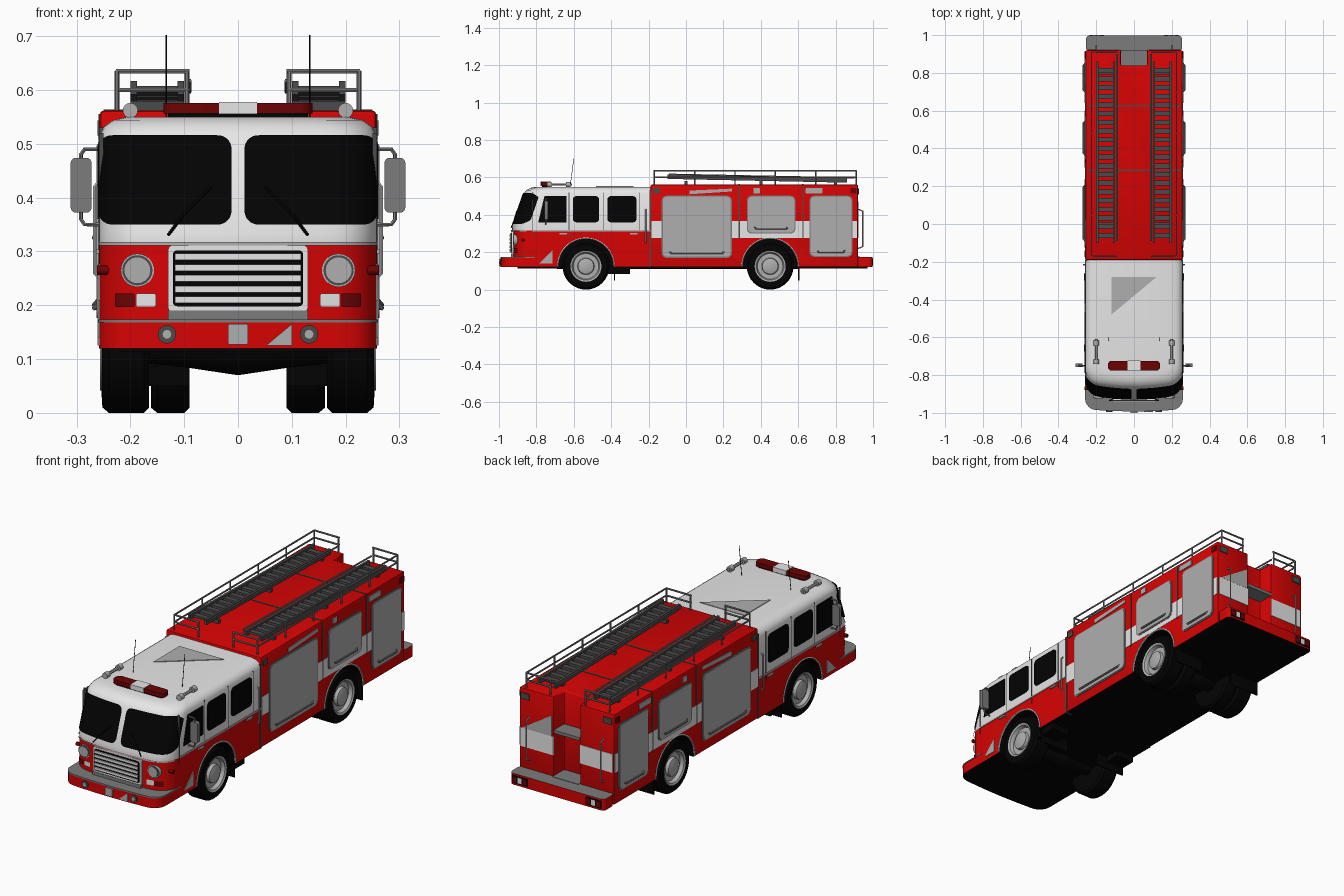
import bpy, bmesh, math

cube = bpy.data.objects.get("Cube")
if cube:
    bpy.data.objects.remove(cube)


def material(name, r, g, b):
    m = bpy.data.materials.new(name)
    m.use_nodes = True
    m.diffuse_color = (r, g, b, 1)
    m.node_tree.nodes["Principled BSDF"].inputs["Base Color"].default_value = (r, g, b, 1)
    return m


RED = material("red paint", .68, .001, .001)
LAMP = material("dark red lens", .15, .001, .001)
WHITE = material("white paint", .8, .8, .8)
LIGHT = material("light grey metal", .43, .43, .43)
GREY = material("mid grey metal", .2, .2, .2)
DARK = material("dark grey metal", .07, .07, .07)
BLACK = material("black rubber", .001, .001, .001)

WHEELS = (-.535, .45)
AXLE_Z, W = .125, .257


def shade(me, rule=None):
    me.shade_smooth()
    me.set_sharp_from_angle(angle=math.radians(35))
    if rule:
        for p in me.polygons:
            p.material_index = rule(p)


def add(name, verts, faces, mats, mirror=False, rule=None, bevel=0, closed=True):
    me = bpy.data.meshes.new(name)
    me.from_pydata(verts, [], faces)
    bm = bmesh.new()
    bm.from_mesh(me)
    if closed:
        bmesh.ops.remove_doubles(bm, verts=bm.verts, dist=1e-5)
        bmesh.ops.recalc_face_normals(bm, faces=bm.faces)
    if bevel:
        bmesh.ops.bevel(bm, geom=bm.edges[:], offset=bevel, segments=2, profile=.5, affect='EDGES')
    bm.to_mesh(me)
    bm.free()
    for m in mats if isinstance(mats, tuple) else (mats,):
        me.materials.append(m)
    shade(me, rule)
    return place(name, me, mirror)


def place(name, me, mirror):
    ob = bpy.data.objects.new(name, me)
    bpy.context.collection.objects.link(ob)
    if mirror:
        ob.modifiers.new("mirror", 'MIRROR').use_mirror_merge = False
    return ob


def loft(name, rings, mats, **kw):
    n = len(rings[0])
    faces = [(k*n+i, k*n+(i+1) % n, k*n+n+(i+1) % n, k*n+n+i)
             for k in range(len(rings)-1) for i in range(n)]
    faces += [tuple(range(n)), tuple(range((len(rings)-1)*n, len(rings)*n))]
    return add(name, [v for r in rings for v in r], faces, mats, **kw)


def prism(name, pts, axis, a, b, mats, **kw):
    put = {'x': lambda u, v, t: (t, u, v), 'y': lambda u, v, t: (u, t, v),
           'z': lambda u, v, t: (u, v, t)}[axis]
    return loft(name, [[put(u, v, t) for u, v in pts] for t in (a, b)], mats, **kw)


def rrect(u0, u1, v0, v1, r):
    pts = []
    for k, (u, v) in enumerate(((u1-r, v1-r), (u0+r, v1-r), (u0+r, v0+r), (u1-r, v0+r))):
        for s in range(5):
            t = (k + s/4)*math.pi/2
            pts.append((u + r*math.cos(t), v + r*math.sin(t)))
    return pts


def circle(u, v, r, n=32):
    return [(u + r*math.cos(2*math.pi*i/n), v + r*math.sin(2*math.pi*i/n)) for i in range(n)]


def box(name, x0, x1, y0, y1, z0, z1, mats, **kw):
    return prism(name, [(x0, y0), (x1, y0), (x1, y1), (x0, y1)], 'z', z0, z1, mats, **kw)


def tube(name, paths, r, mat, mirror=False):
    cu = bpy.data.curves.new(name, 'CURVE')
    cu.dimensions, cu.bevel_depth, cu.bevel_resolution, cu.use_fill_caps = '3D', r, 1, True
    for path in paths:
        sp = cu.splines.new('POLY')
        sp.points.add(len(path)-1)
        for p, co in zip(sp.points, path):
            p.co = (*co, 1)
    tmp = bpy.data.objects.new(name + " path", cu)
    me = bpy.data.meshes.new_from_object(tmp)
    bpy.data.objects.remove(tmp)
    me.materials.clear()
    me.materials.append(mat)
    shade(me)
    place(name, me, mirror)


def lathe(name, y, profile, mat):
    loft(name, [[(x, u, v) for u, v in circle(y, AXLE_Z, r)] for x, r in profile], mat, mirror=True)


# Bowed nose with rounded corners, leaning back at the windscreen
def lean(z):
    return -.93 + .075*min(1, max(0, (z-.335)/.215))


def nose(x, w=W, r=.07, bow=.03):
    d = max(0, abs(x)-(w-r))
    return bow*(x/w)**2 + r - math.sqrt(max(0, r*r-d*d))


def outline(base, z, inset, back, w=W, r=.07, bow=.03):
    w -= inset
    xs = [w*math.sin(math.pi*(i/24-.5)) for i in range(25)]
    return [(x, base+inset+nose(x, w, r, bow), z) for x in xs] + [(w, back, z), (-w, back, z)]


def patch(name, x0, x1, z0, z1, r, mat, mirror=True, n=32):
    verts, faces = [], []
    for i in range(n+1):
        x = x0 + (x1-x0)*(1-math.cos(i/n*math.pi))/2
        d = max(0, r - min(x-x0, x1-x))
        s = r - math.sqrt(max(0, r*r-d*d))
        for j in range(5):
            z = z0+s + (z1-z0-2*s)*j/4
            verts.append((x*1.012, lean(z)+nose(x)-.005, z))
    for i in range(n):
        faces += [(i*5+j, i*5+j+5, i*5+j+6, i*5+j+1) for j in range(4)]
    add(name, verts, faces, mat, mirror=mirror, closed=False)


# Cab and equipment body with cut wheel arches
def cut_arches(ob, rule):
    for y in WHEELS:
        cutter = prism("arch_cutter", circle(y, AXLE_Z, .148, 48), 'x', -.4, .4, BLACK)
        mod = ob.modifiers.new("arch", 'BOOLEAN')
        mod.object, mod.operation, mod.solver = cutter, 'DIFFERENCE', 'EXACT'
        me = bpy.data.meshes.new_from_object(ob.evaluated_get(bpy.context.evaluated_depsgraph_get()))
        ob.modifiers.clear()
        bpy.data.objects.remove(cutter)
        ob.data = me

    def full(p):
        c = p.center
        well = abs(p.normal.x) < .5 and any(math.hypot(c.y-y, c.z-AXLE_Z) < .15 for y in WHEELS)
        return 2 if well or p.normal.z < -.7 else rule(p)
    shade(ob.data, full)


levels = ((.12, 0), (.316, 0), (.335, 0), (.515, 0), (.532, .008), (.544, .025), (.55, .05))
cab = loft("cab", [outline(lean(z), z, i, -.19) for z, i in levels], (RED, WHITE, BLACK))
cut_arches(cab, lambda p: int(p.center.z > .316))
plan = [(-W, -.19), (W, -.19), (W, .92), (.07, .92), (.07, .84), (-.07, .84), (-.07, .92), (-W, .92)]
body = prism("equipment_body", plan, 'z', .12, .562, (RED, WHITE, BLACK), bevel=.008)
cut_arches(body, lambda p: 0)

# Bumper, rear step, chassis
deck = lambda p: 1 if p.normal.z > .7 else 2 if p.normal.z < -.7 else 0
for name, zs, w, mats in (("front_bumper", (.12, .168), .257, (RED, GREY, BLACK)),
                          ("bumper_trim", (.168, .174), .259, (GREY, GREY, GREY))):
    loft(name, [outline(-.992, z, 0, -.81, w, .055, .012) for z in zs], mats, rule=deck)
prism("rear_step", rrect(-.255, .255, .915, .997, .02), 'z', .12, .175, (RED, GREY, BLACK), rule=deck)
box("notch_floor", -.07, .07, .84, .93, .12, .177, GREY)
box("notch_shelf", -.07, .07, .838, .92, .385, .4, GREY)
box("chassis", -.22, .22, -.9, .97, .114, .122, BLACK)
box("side_tank", .15, .245, -.43, -.3, .085, .125, BLACK, mirror=True)
box("wheel_well_lining", -.09, .09, -.69, .6, .11, .29, BLACK)

# Wheels, arch trims and mud flaps
for end, y in zip(("front", "rear"), WHEELS):
    lathe(end+"_tyre", y, ((.165, .07), (.165, .115), (.175, .125), (.24, .125), (.252, .115),
                           (.254, .083), (.205, .08)), BLACK)
    lathe(end+"_rim", y, ((.2, .083), (.256, .083), (.252, .074), (.235, .068), (.235, .048)), LIGHT)
    lathe(end+"_hub", y, ((.23, .046), (.25, .042), (.256, .024), (.256, 0)), LIGHT)
    lathe(end+"_axle", y, ((0, .055), (.1, .04), (.2, .03)), BLACK)
    arc = [(W, y+.15*math.cos(t*math.pi/24), AXLE_Z+.15*math.sin(t*math.pi/24)) for t in range(25)]
    tube(end+"_arch_trim", [arc], .004, WHITE, True)
    box(end+"_mud_flap", .09, .25, y+.15, y+.156, .05, .13, BLACK, mirror=True)
lathe("rear_inner_tyre", WHEELS[1], ((.09, .07), (.09, .115), (.1, .125), (.15, .125), (.162, .115), (.162, .07)), BLACK)

# Cab glass, seams and trim
patch("windscreen", .012, .2565, .35, .516, .025, BLACK)
prism("front_side_window", [(-.79, .36), (-.64, .36), (-.64, .5), (-.757, .5)], 'x', .25, .261, BLACK, mirror=True)
for name, a, b in (("middle", -.605, -.465), ("back", -.42, -.265)):
    prism(name+"_side_window", rrect(a, b, .36, .5, .018), 'x', .25, .261, BLACK, mirror=True)
for y in (-.82, -.625, -.443, -.25):
    box("cab_door_seam", .25, .2585, y-.002, y+.002, .28, .52, DARK, mirror=True)
box("cab_side_trim", .25, .26, -.82, -.19, .312, .319, LIGHT, mirror=True)
patch("cab_front_trim", -.255, .255, .311, .318, .001, LIGHT, False)
box("cab_body_gap", -.258, .258, -.196, -.186, .12, .53, DARK)
for y in (-.655, -.28):
    box("door_handle", .25, .264, y-.02, y+.02, .296, .304, LIGHT, mirror=True)
prism("cab_tread_plate", [(-.785, .14), (-.715, .14), (-.715, .21)], 'x', .25, .26, LIGHT, mirror=True)
prism("roof_tread_plate", [(-.12, -.28), (.12, -.28), (-.12, -.48)], 'z', .545, .553, LIGHT)
tube("wiper", [[(.13, -.935, .33), (.1, -.92, .37), (.05, -.905, .42)]], .003, BLACK, True)

# Grille and front lights
prism("grille_surround", rrect(-.13, .13, .188, .311, .008), 'y', -.9, -.934, WHITE)
box("grille_sill", -.13, .13, -.936, -.9, .172, .19, GREY)
prism("grille_opening", rrect(-.121, .121, .198, .302, .008), 'y', -.9, -.937, BLACK)
for k in range(5):
    z = .21 + k*.02
    box("grille_slat", -.117, .117, -.943, -.93, z-.006, z+.006, WHITE)
for name, r, y, m in (("bezel", .031, -.92, LIGHT), ("ring", .028, -.922, DARK), ("reflector", .024, -.924, LIGHT)):
    prism("headlight_"+name, circle(.187, .265, r), 'y', -.89, y, m, mirror=True)
patch("front_turn_light", .19, .226, .197, .222, .003, LAMP)
patch("front_marker_light", .151, .187, .197, .222, .003, WHITE)
prism("side_marker", circle(-.87, .265, .009, 12), 'x', .22, .262, LAMP, mirror=True)
for name, r, y, m in (("ring", .017, -.994, DARK), ("lens", .008, -.996, LIGHT)):
    prism("fog_light_"+name, circle(.132, .146, r), 'y', -.95, y, m, mirror=True)
prism("centre_bumper_light", rrect(-.019, .019, .127, .165, .004), 'y', -.95, -1, LIGHT)
prism("bumper_tread_plate", [(.052, .125), (.1, .125), (.1, .165)], 'y', -.97, -.995, LIGHT)

# Mirrors, light bar, horns, aerials
prism("wing_mirror", rrect(.272, .311, .372, .474, .01), 'y', -.757, -.738, GREY, mirror=True)
tube("mirror_arm", [[(.25, -.75, .49), (.285, -.75, .49), (.292, -.748, .48), (.292, -.748, .36),
                     (.285, -.75, .35), (.25, -.75, .35)]], .004, GREY, True)
prism("light_bar_base", rrect(-.13, .13, -.77, -.73, .015), 'z', .54, .557, BLACK)
prism("light_bar", rrect(-.138, .138, -.776, -.724, .02), 'z', .556, .576, LAMP)
box("light_bar_centre", -.035, .035, -.778, -.722, .555, .578, WHITE)
tube("horn", [[(.2, -.73, .562), (.2, -.61, .562)]], .007, LIGHT, True)
for y in (-.73, -.63):
    prism("horn_bell", circle(.2, .562, .014, 16), 'y', y-.012, y+.012, LIGHT, mirror=True)
    box("horn_mount", .194, .206, y-.005, y+.005, .54, .555, GREY, mirror=True)
tube("aerial", [[(.133, -.62, .545), (.133, -.6, .702)]], .0015, BLACK, True)

# Body side stripe, roller doors, seams, lamps
box("side_stripe", .25, .2585, -.185, .915, .277, .368, WHITE, mirror=True)
box("rear_stripe", .072, .25, .915, .9225, .277, .368, WHITE, mirror=True)
prism("rear_panel_plate", [(.08, .368), (.24, .368), (.08, .47)], 'y', .915, .923, LIGHT)
for name, a, b, c in (("large", -.13, .245, .17), ("wheel", .325, .585, .3), ("rear", .66, .89, .175)):
    prism(name+"_door_frame", rrect(a, b, c, .503, .025), 'x', .25, .26, GREY, mirror=True)
    prism(name+"_door", rrect(a+.006, b-.006, c+.006, .497, .022), 'x', .25, .263, LIGHT, mirror=True)
    tube(name+"_door_bar", [[(.258, a+.04, c+.035), (.267, a+.05, c+.025),
                             (.267, b-.05, c+.025), (.258, b-.04, c+.035)]], .005, GREY, True)
prism("upper_side_plate", [(.02, .51), (.245, .525), (.245, .54), (.02, .53)], 'x', .25, .26, LIGHT, mirror=True)
for y in (.285, .625):
    box("body_side_seam", .25, .2595, y-.003, y+.003, .27, .555, DARK, mirror=True)
    box("body_roof_seam", -.25, .25, y-.004, y+.004, .555, .564, DARK)
for name, a, b, m in (("front", -.175, -.14, DARK), ("middle", .36, .395, LIGHT),
                      ("panel", .64, .73, LIGHT), ("back", .88, .912, LAMP)):
    prism(name+"_upper_lamp", rrect(a, b, .515, .543, .003), 'x', .25, .261, m, mirror=True)
box("rear_upper_lamp", .2, .245, .915, .925, .51, .54, DARK, mirror=True)
box("tail_light_frame", .155, .24, .98, .9985, .128, .167, BLACK, mirror=True)
for x, m in ((.16, LAMP), (.187, WHITE), (.214, LAMP)):
    box("tail_light", x, x+.022, .98, 1, .134, .161, m, mirror=True)

# Grab rails and roof railing
tube("rear_grab_rail", [[(.2, .92, .43), (.2, .945, .42), (.2, .945, .23), (.2, .92, .22)]], .004, LIGHT, True)
tube("cab_grab_rail", [[(W, -.215, .43), (.266, -.215, .42), (.266, -.215, .26), (W, -.215, .25)]], .004, LIGHT, True)
rails = [[(.09, -.17, z), (.225, -.17, z), (.225, .91, z), (.09, .91, z)] for z in (.6, .635)]
posts = [[(.225, -.17+k*.216, .555), (.225, -.17+k*.216, .635)] for k in range(6)]
posts += [[(.095, y, .555), (.095, y, .635)] for y in (-.17, .91)]
tube("roof_railing", rails + posts, .0045, GREY, True)

# Roof ladders
for x in (.1, .188):
    prism("ladder_beam", [(-.1, .592), (.86, .572), (.86, .597), (-.1, .617)], 'x', x, x+.012, DARK, mirror=True)
tube("ladder_rail", [[(.09, -.09, .617), (.09, .9, .597)]], .004, GREY, True)
for k in range(20):
    y = -.06 + k*.046
    z = .602 - .021*(y+.1)
    box("ladder_rung", .105, .195, y-.013, y+.013, z-.006, z+.006, DARK, mirror=True)
for y in (0, .4, .8):
    box("ladder_mount", .1, .2, y-.008, y+.008, .555, .58, DARK, mirror=True)
